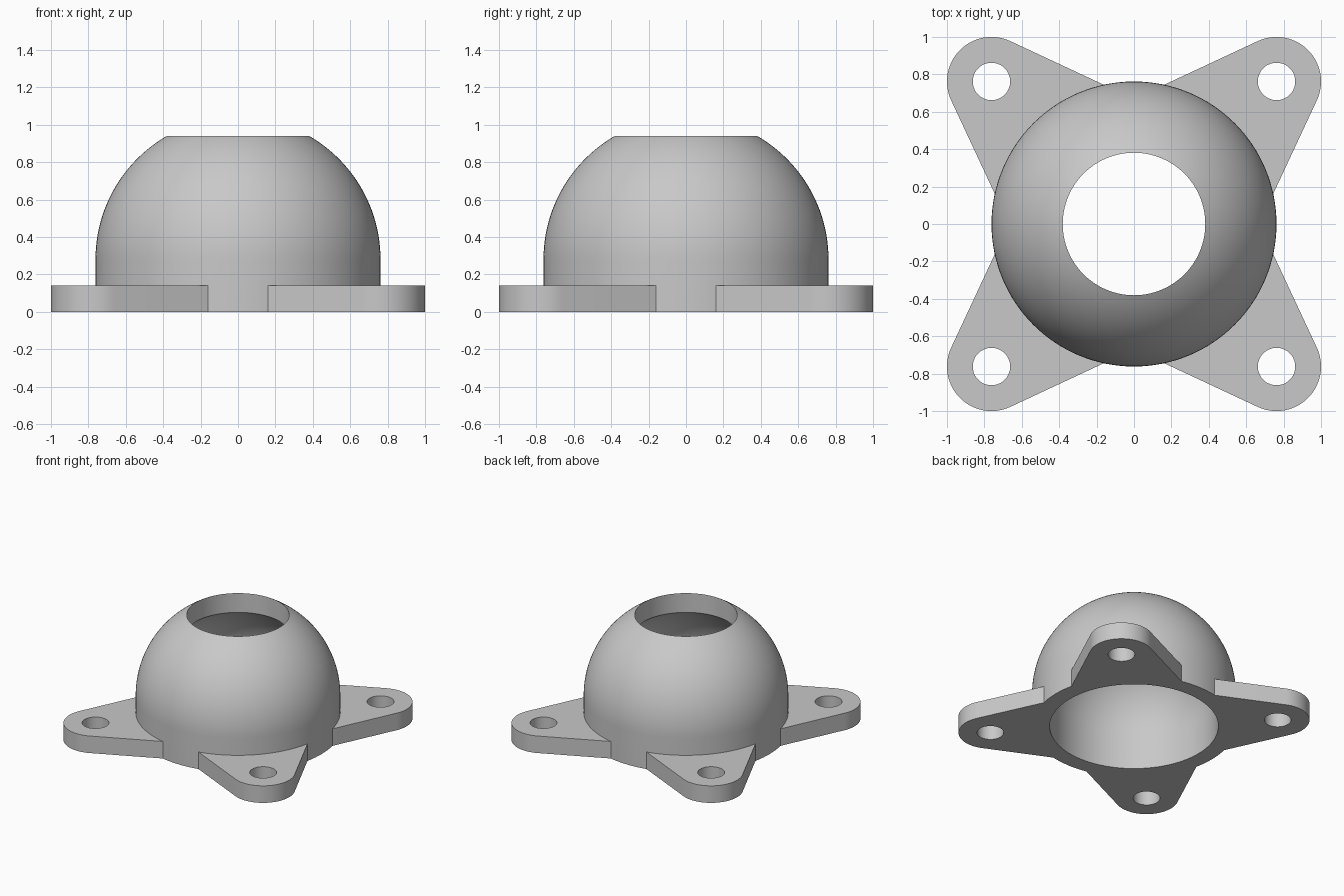
import bpy, bmesh
from math import sin, cos, radians, pi, sqrt, atan2
from mathutils import Vector

if "Cube" in bpy.data.objects:
    bpy.data.objects.remove(bpy.data.objects["Cube"], do_unlink=True)

GREY = (0.58, 0.58, 0.58, 1.0)
grey = bpy.data.materials.new("plain grey")
grey.diffuse_color = GREY
grey.use_nodes = True
grey.node_tree.nodes["Principled BSDF"].inputs["Base Color"].default_value = GREY

OUTER, INNER, OPENING = 0.762, 0.63, 0.381   # radii of the dome
CENTRE_Z = 0.28                              # height of the dome's equator
LUG_RADIUS, BOLT_RADIUS, LUG_HEIGHT = 0.238, 0.1, 0.14
LUG_OFFSET = 0.762 * sqrt(2)                 # bolt distance from the axis
TAPER = radians(20)                          # half angle between lug sides


def make_object(name, bm):
    bmesh.ops.recalc_face_normals(bm, faces=bm.faces)
    mesh = bpy.data.meshes.new(name)
    bm.to_mesh(mesh)
    bm.free()
    mesh.materials.append(grey)
    obj = bpy.data.objects.new(name, mesh)
    bpy.context.collection.objects.link(obj)
    bpy.ops.object.select_all(action="DESELECT")
    obj.select_set(True)
    bpy.context.view_layer.objects.active = obj
    bpy.ops.object.shade_smooth_by_angle(angle=radians(35))
    return obj


def arc(cx, cy, radius, start, end, steps):
    angles = [start + (end - start) * i / steps for i in range(steps + 1)]
    return [(cx + radius * cos(a), cy + radius * sin(a)) for a in angles]


def add_loop(bm, points):
    verts = [bm.verts.new(p) for p in points]
    return [bm.edges.new((v, verts[(i + 1) % len(verts)])) for i, v in enumerate(verts)]


# Hollow dome: closed wall profile spun around z
def opening_angle(radius):
    return atan2(sqrt(radius ** 2 - OPENING ** 2), OPENING)


profile = [(OUTER, 0)] + arc(0, CENTRE_Z, OUTER, 0, opening_angle(OUTER), 24)
profile += arc(0, CENTRE_Z, INNER, opening_angle(INNER), 0, 24) + [(INNER, 0)]
bm = bmesh.new()
edges = add_loop(bm, [(r, 0, z) for r, z in profile])
bmesh.ops.spin(bm, geom=edges + bm.verts[:], cent=(0, 0, 0), axis=(0, 0, 1),
               angle=2 * pi, steps=128, use_merge=True)
bmesh.ops.remove_doubles(bm, verts=bm.verts, dist=0.0001)
make_object("hollow_dome", bm)

# Mounting lug: tapered outline along +x with a rounded tip and bolt hole
root_radius = OUTER - 0.004
side = pi / 2 - TAPER
tip = arc(LUG_OFFSET, 0, LUG_RADIUS, -side, side, 32)
# where the straight side meets the dome
direction = Vector((-cos(TAPER), sin(TAPER)))
start = Vector(tip[-1])
along = start.dot(direction)
hit = start + direction * (-along - sqrt(along ** 2 - start.length_squared + root_radius ** 2))
root_angle = atan2(hit.y, hit.x)
outline = tip + arc(0, 0, root_radius, root_angle, -root_angle, 24)
bolt = arc(LUG_OFFSET, 0, BOLT_RADIUS, 0, 2 * pi, 48)[:-1]

bm = bmesh.new()
edges = add_loop(bm, [(x, y, 0) for x, y in outline])
edges += add_loop(bm, [(x, y, 0) for x, y in bolt])
bmesh.ops.triangle_fill(bm, edges=edges, use_beauty=True, normal=(0, 0, 1))
top = bmesh.ops.extrude_face_region(bm, geom=bm.faces[:], use_keep_orig=True)
bmesh.ops.translate(bm, vec=(0, 0, LUG_HEIGHT),
                    verts=[v for v in top["geom"] if isinstance(v, bmesh.types.BMVert)])
lug = make_object("mounting_lug_back_left", bm)
lug.rotation_euler.z = pi / 4

# Remaining three lugs share the mesh
for i, place in enumerate(("back_right", "front_right", "front_left"), 1):
    copy = lug.copy()
    copy.name = "mounting_lug_" + place
    copy.rotation_euler.z = pi / 4 + i * pi / 2
    bpy.context.collection.objects.link(copy)
